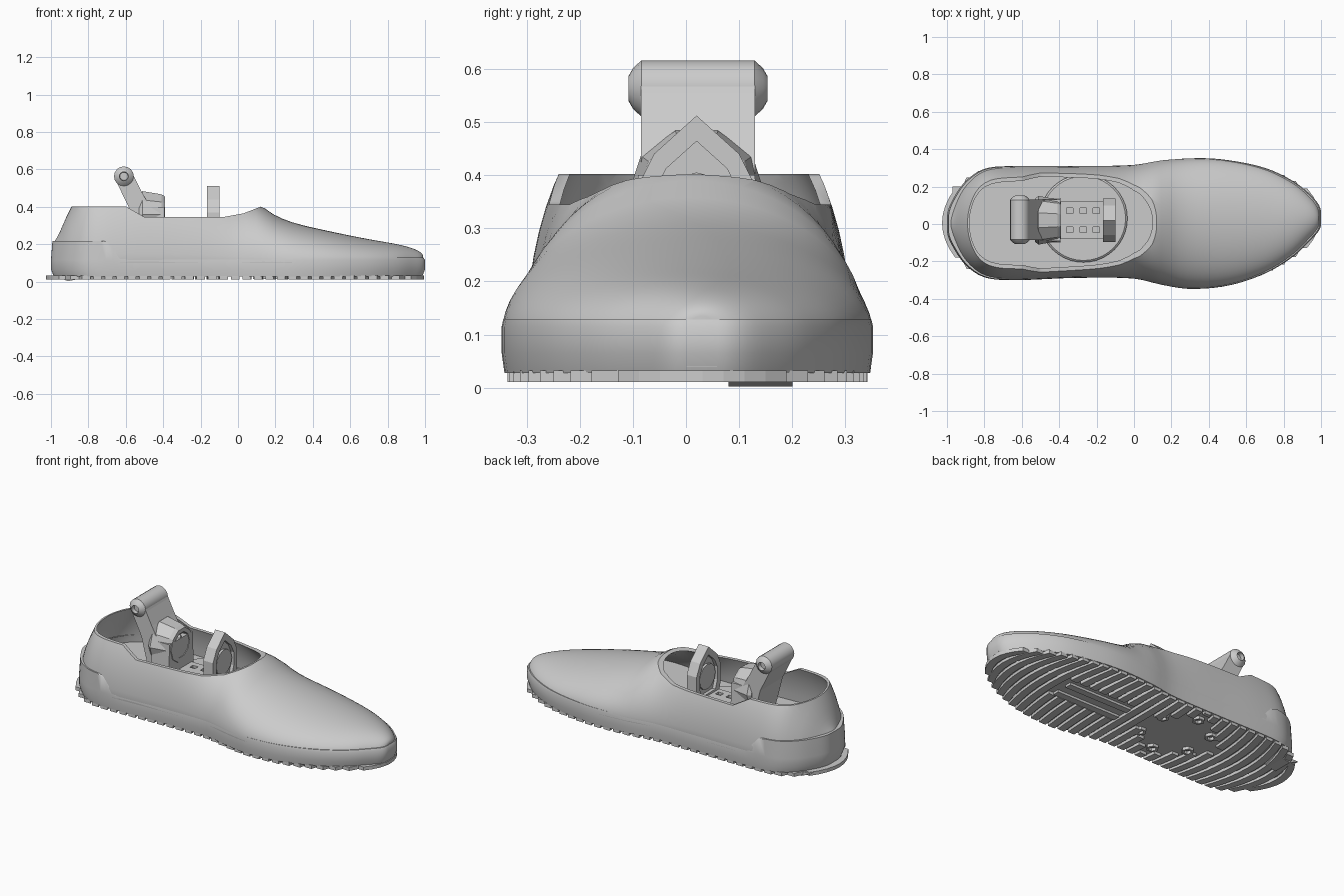
import bpy, bmesh
from math import sin, cos, pi, acos, asin
from mathutils import Vector

if "Cube" in bpy.data.objects:
    bpy.data.objects.remove(bpy.data.objects["Cube"])

grey = bpy.data.materials.new("plain_grey")
grey.use_nodes = True
grey.diffuse_color = (0.6, 0.6, 0.6, 1)
grey.node_tree.nodes["Principled BSDF"].inputs["Base Color"].default_value = (0.6, 0.6, 0.6, 1)


def loft(name, rings, caps=True, closed=False):
    """Join rings of equal length with quads."""
    bm = bmesh.new()
    loops = [[bm.verts.new(p) for p in ring] for ring in rings]
    pairs = list(zip(loops, loops[1:]))
    if closed:
        pairs.append((loops[-1], loops[0]))
    n = len(loops[0])
    for a, b in pairs:
        for i in range(n):
            j = (i + 1) % n
            bm.faces.new((a[i], a[j], b[j], b[i]))
    if caps and not closed:
        bm.faces.new(loops[0])
        bm.faces.new(loops[-1])
    bmesh.ops.recalc_face_normals(bm, faces=bm.faces[:])
    mesh = bpy.data.meshes.new(name)
    bm.to_mesh(mesh)
    bm.free()
    mesh.materials.append(grey)
    obj = bpy.data.objects.new(name, mesh)
    bpy.context.collection.objects.link(obj)
    return obj


def place(axis, u, v, w):
    """Point with w along the axis and (u, v) on the other two, in order."""
    return {"x": (w, u, v), "y": (u, w, v), "z": (u, v, w)}[axis]


def prism(name, points, axis, low, high):
    return loft(name, [[place(axis, u, v, w) for u, v in points] for w in (low, high)])


def turned(name, axis, centre, steps, sides=12):
    """Lathe of (position, radius) steps along an axis."""
    return loft(name, [[place(axis, centre[0] + r * cos(2 * pi * i / sides),
                              centre[1] + r * sin(2 * pi * i / sides), w)
                        for i in range(sides)] for w, r in steps])


def box(low, high):
    return [(low[0], low[1]), (high[0], low[1]), (high[0], high[1]), (low[0], high[1])]


def cut(obj, cutters):
    """Subtract the cutters, then remove them."""
    for cutter in cutters:
        mod = obj.modifiers.new("cut", "BOOLEAN")
        mod.operation, mod.solver, mod.object = "DIFFERENCE", "EXACT", cutter
        cutter.hide_render = True
    graph = bpy.context.evaluated_depsgraph_get()
    mesh = bpy.data.meshes.new_from_object(obj.evaluated_get(graph))
    obj.modifiers.clear()
    obj.data = mesh
    for cutter in cutters:
        bpy.data.objects.remove(cutter)


def angle(x):
    return acos(max(-1, min(1, -x)))


def curve(table):
    """Smooth function through (x, value) pairs, eased at both rounded ends."""
    ts, vs = [angle(x) for x, _ in table], [v for _, v in table]
    last = len(ts) - 1

    def slope(i):
        a, b = max(i - 1, 0), min(i + 1, last)
        return (vs[b] - vs[a]) / (ts[b] - ts[a])

    def value(x):
        t = angle(x)
        i = max(k for k in range(last) if ts[k] <= t or k == 0)
        d = ts[i + 1] - ts[i]
        s = (t - ts[i]) / d
        return ((1 + 2 * s) * (1 - s) ** 2 * vs[i] + s * (1 - s) ** 2 * d * slope(i)
                + s * s * (3 - 2 * s) * vs[i + 1] + s * s * (s - 1) * d * slope(i + 1))
    return value


# Plan outline on each side and crown height along the length
left = curve([(-1, .03), (-.97, .13), (-.9, .23), (-.8, .295), (-.65, .31), (-.3, .31), (0, .316),
              (.15, .34), (.35, .352), (.5, .342), (.7, .3), (.85, .23), (.95, .15), (1, .06)])
right = curve([(-1, -.03), (-.97, -.12), (-.9, -.22), (-.8, -.285), (-.65, -.3), (-.3, -.288),
               (0, -.292), (.15, -.325), (.3, -.347), (.5, -.33), (.7, -.265), (.85, -.175),
               (.95, -.08), (1, 0)])
crown = curve([(-1, .19), (-.97, .25), (-.9, .4), (-.82, .54), (-.7, .6), (-.4, .6), (-.2, .55),
               (0, .44), (.12, .405), (.2, .355), (.3, .315), (.5, .268), (.7, .228), (.88, .195),
               (.95, .175), (1, .135)])
SPRING = .1


def section(x, inset, floor):
    """Arched slice: half ellipse above the floor, straight foot when solid."""
    mid, half = (left(x) + right(x)) / 2, (left(x) - right(x)) / 2 - inset
    rise = crown(x) - SPRING - inset
    start = asin(max(0, floor - SPRING) / rise)
    arc = [start + (pi - 2 * start) * i / 32 for i in range(33)]
    pts = [(mid + half * cos(a), SPRING + rise * sin(a)) for a in arc]
    if floor < SPRING:
        pts = [(mid + half * .95, floor)] + pts + [(mid - half * .95, floor)]
    return [(x * .99, y, z) for y, z in pts]


# Upper: solid body, hollowed and opened along the collar line
stations = [-cos(pi * i / 64) for i in range(65)]
upper = loft("upper", [section(x, 0, .04) for x in stations])
cavity = loft("cavity_cutter", [section(x, .02, .17) for x in stations if -.965 < x < .6])
collar = prism("collar_cutter", [(-1.2, .402), (-.6, .402), (-.5, .345), (-.08, .345), (.03, .365),
                                 (.12, .4), (.13, .9), (-1.2, .9)], "y", -.6, .6)
cut(upper, [cavity, collar])

# Sole wall with the raised heel counter
outline = [(x, left(x)) for x in stations] + [(x, right(x)) for x in reversed(stations)]


def wall_top(x):
    return .128 + .09 * max(0, min(1, (-.62 - x) / .1))


def sole_ring(scale, height):
    return [(x * scale, (left(x) + right(x)) / 2 + (y - (left(x) + right(x)) / 2) * scale, height(x))
            for x, y in outline]


sole = loft("sole", [sole_ring(.985, lambda x: .028), sole_ring(1, lambda x: .065),
                     sole_ring(1, lambda x: .115), sole_ring(.992, wall_top),
                     sole_ring(.955, wall_top)], caps=False)
prism("sole_base", [(x * .985, y * .985) for x, y in outline], "z", .028, .04)


# Curved tread ribs, leaving the cleat area and forefoot panel clear
def clear_half_width(x):
    if abs(x + .27) < .25:
        return .27 - abs(x + .27)
    return .09 if .08 < x < .5 else 0


def rib(x, low, high):
    rings = []
    for i in range(9):
        y = low + (high - low) * i / 8
        f = (y - right(x)) / (left(x) - right(x))
        bow = x + .08 * x * (1 - (2 * f - 1) ** 2)
        rings.append([(bow + dx, y, z) for dx, z in box((-.022, .011), (.022, .032))])
    return loft("tread_rib", rings)


for k in range(31):
    x = -.93 + .061 * k
    low, high, gap = right(x) * .97, left(x) * .97, clear_half_width(x)
    if gap:
        rib(x, low, .02 - gap)
        rib(x, .02 + gap, high)
    else:
        rib(x, low, high)
for y in (-.05, .05):
    prism("forefoot_bar", box((.08, y - .02), (.5, y + .02)), "z", .014, .032)
for k in range(6):
    a = pi / 6 + pi * k / 3
    turned("cleat_socket", "z", (-.27 + .19 * cos(a), .02 + .19 * sin(a)),
           [(.04, .034), (.011, .034), (.011, .02), (.03, .02)], 6)
prism("heel_lug", [(-.97, .03), (-.91, .002), (-.86, .012), (-.82, .03)], "y", .08, .2)

# Mounting disc and perforated plate inside
turned("mounting_disc", "z", (-.27, .03), [(.16, .235), (.192, .235), (.2, .225)], 40)
for y in (-.16, .22):
    turned("disc_screw", "z", (-.26, y), [(.19, .014), (.205, .014)], 8)
plate = prism("bridge_plate", box((-.42, -.08), (-.15, .12)), "z", .19, .22)
cut(plate, [prism("slot_cutter", box((x, y), (x + .035, y + .03)), "z", .205, .3)
            for x in (-.36, -.29, -.22) for y in (-.045, .055)])

# Rear bracket: leaning arm, cross tube and drum
prism("rear_arm", [(-.658, .55), (-.65, .59), (-.625, .612), (-.595, .612), (-.568, .592),
                   (-.553, .555), (-.515, .48), (-.47, .4), (-.44, .19), (-.53, .19), (-.585, .4)],
      "y", -.085, .13)
turned("cross_tube", "y", (-.61, .563), [(-.07, .02), (-.108, .024), (-.1, .038), (-.084, .053),
                                         (.129, .053), (.145, .038), (.153, .024), (.115, .02)], 16)
turned("rear_drum", "x", (.02, .36), [(-.53, .115), (-.51, .13), (-.41, .112), (-.39, .1),
                                      (-.39, .075), (-.425, .07)], 10)
prism("drum_foot", [(-.1, .19), (.14, .19), (.13, .4), (-.09, .4)], "x", -.51, -.393)
prism("drum_key", [(.02, .42), (-.03, .32), (.07, .32)], "x", -.43, -.395)

# Front bracket: peaked frame around a round panel
peak = [(.02, .512), (.1, .44), (.135, .37), (.135, .26), (.11, .19), (-.07, .19),
        (-.095, .26), (-.095, .37), (-.06, .44)]


def frame_ring(x, scale):
    return [(x, .02 + (y - .02) * scale, .34 + (z - .34) * scale) for y, z in peak]


loft("front_frame", [frame_ring(-.165, .72), frame_ring(-.165, 1), frame_ring(-.1, 1),
                     frame_ring(-.1, .72)], closed=True)
loft("front_panel", [frame_ring(-.145, .74), frame_ring(-.12, .74)])
turned("front_hub", "x", (.02, .33), [(-.158, .05), (-.158, .075), (-.107, .075), (-.107, .05)], 12)

# Smooth the shell, leave the fittings faceted
bpy.ops.object.select_all(action="DESELECT")
for obj in (upper, sole, bpy.data.objects["cross_tube"], bpy.data.objects["mounting_disc"]):
    obj.select_set(True)
bpy.context.view_layer.objects.active = upper
bpy.ops.object.shade_smooth_by_angle(angle=.6)
